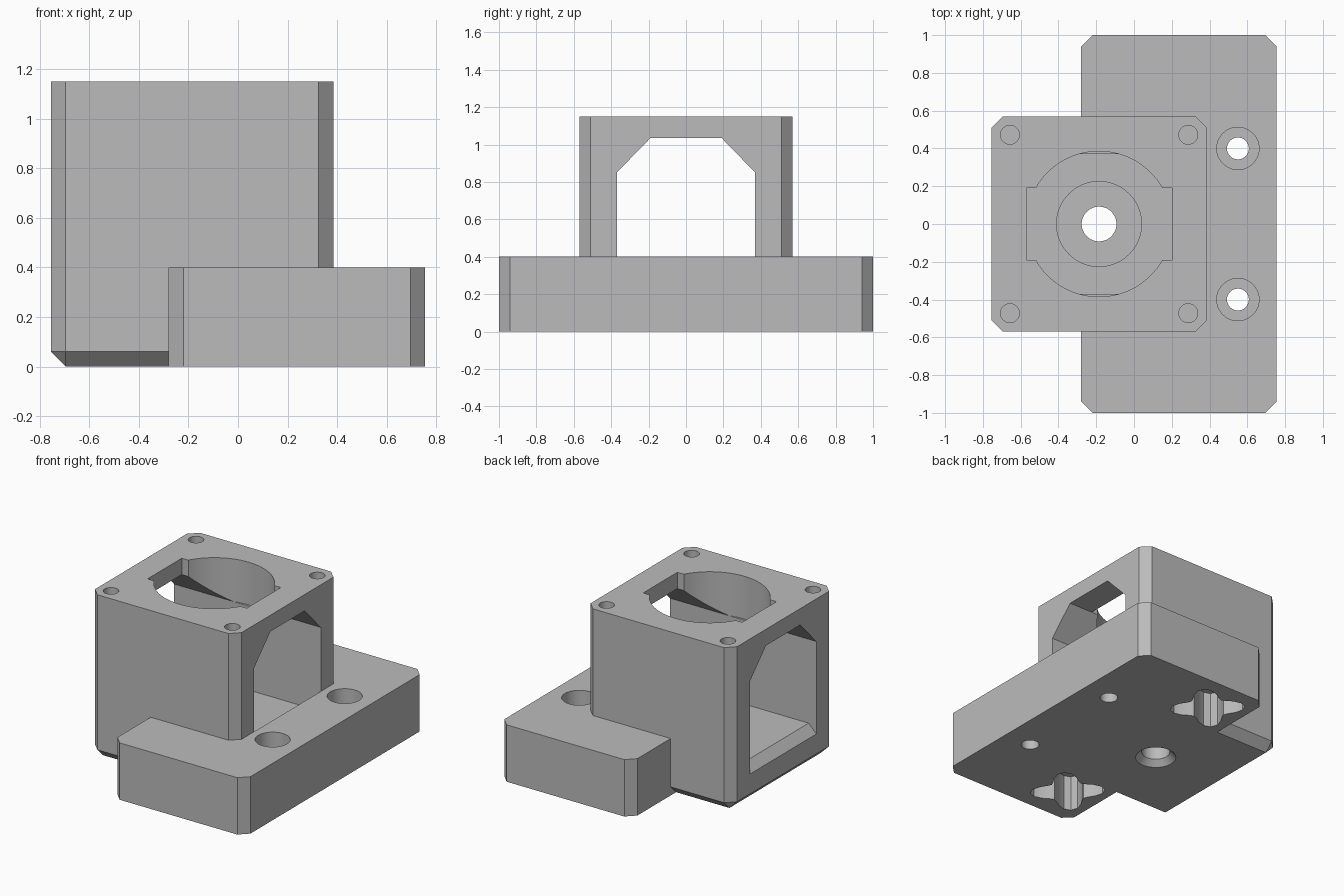
import bpy, bmesh, math
from mathutils import Matrix

old = bpy.data.objects.get("Cube")
if old:
    bpy.data.objects.remove(old, do_unlink=True)

GREY = (0.5, 0.5, 0.5, 1)
mat = bpy.data.materials.new("plain grey")
mat.use_nodes = True
mat.diffuse_color = GREY
mat.node_tree.nodes["Principled BSDF"].inputs["Base Color"].default_value = GREY


def finish(bm, name):
    bmesh.ops.recalc_face_normals(bm, faces=bm.faces)
    mesh = bpy.data.meshes.new(name)
    bm.to_mesh(mesh)
    bm.free()
    mesh.materials.append(mat)
    ob = bpy.data.objects.new(name, mesh)
    bpy.context.collection.objects.link(ob)
    return ob


def box(name, x, y, z, chamfer_level=None, width=0.06):
    """Box from ranges; optionally chamfer upright edges and those at one z level."""
    bm = bmesh.new()
    bmesh.ops.create_cube(bm, size=1)
    for v in bm.verts:
        for i, (lo, hi) in enumerate((x, y, z)):
            v.co[i] = hi if v.co[i] > 0 else lo
    if chamfer_level is not None:
        def chosen(e):
            a, b = (v.co.z for v in e.verts)
            return a != b or a == chamfer_level
        bmesh.ops.bevel(bm, geom=[e for e in bm.edges if chosen(e)],
                        offset=width, segments=1, affect='EDGES')
    return finish(bm, name)


def cone(name, x, y, z0, z1, r0, r1=None, sides=64):
    bm = bmesh.new()
    bmesh.ops.create_cone(bm, cap_ends=True, segments=sides, radius1=r0,
                          radius2=r0 if r1 is None else r1, depth=z1 - z0,
                          matrix=Matrix.Translation((x, y, (z0 + z1) / 2)))
    return finish(bm, name)


def prism(name, points, direction):
    bm = bmesh.new()
    face = bm.faces.new([bm.verts.new(p) for p in points])
    ext = bmesh.ops.extrude_face_region(bm, geom=[face])
    moved = [g for g in ext["geom"] if isinstance(g, bmesh.types.BMVert)]
    bmesh.ops.translate(bm, verts=moved, vec=direction)
    return finish(bm, name)


def combine(target, tool, operation='DIFFERENCE'):
    mod = target.modifiers.new("combine", 'BOOLEAN')
    mod.operation, mod.solver, mod.object = operation, 'EXACT', tool
    bpy.context.view_layer.objects.active = target
    bpy.ops.object.modifier_apply(modifier=mod.name)
    bpy.data.objects.remove(tool, do_unlink=True)


CX = -0.185          # axis of the housing
FLOOR = 0.26         # floor inside the housing

# Base plate and upright housing
base = box("base_plate", (-0.28, 0.755), (-1, 1), (0, 0.4), 0.4)
housing = box("bearing_housing", (-0.755, 0.385), (-0.57, 0.57), (0, 1.15), 0)

# Window through the housing with sloped roof corners
half = [(0.37, FLOOR), (0.37, 0.85), (0.19, 1.035)]
outline = half + [(-y, z) for y, z in reversed(half)]
combine(housing, prism("window", [(-1, y, z) for y, z in outline], (2, 0, 0)))
combine(base, box("window_floor", (-1, 0.385), (-0.37, 0.37), (FLOOR, 1)))

# Chamfered window sill
sill = [(-0.695, FLOOR), (-0.695, 0.5), (-0.815, 0.5), (-0.815, FLOOR - 0.12)]
combine(housing, prism("sill", [(x, -0.37, z) for x, z in sill], (0, 0.74, 0)))

# Top opening: round with square side notches
combine(housing, cone("round_opening", CX, 0, 0.85, 1.3, 0.385, sides=96))
combine(housing, box("notch", (CX - 0.385, CX + 0.385), (-0.19, 0.19), (0.9, 1.3)))

# Blind screw holes in the top corners
for sx in (-1, 1):
    for sy in (-1, 1):
        combine(housing, cone("screw_hole", CX + sx * 0.472, sy * 0.472,
                              0.85, 1.3, 0.05, sides=32))

combine(housing, base, 'UNION')

# Bearing seat, shaft hole and flared entry
combine(housing, cone("bearing_seat", CX, 0, 0.13, 0.35, 0.225))
combine(housing, cone("shaft_hole", CX, 0, -0.2, 0.3, 0.092))
combine(housing, cone("flare", CX, 0, -0.04, 0.04, 0.17, 0.092))

for s in (-1, 1):
    # Counterbored mounting holes
    combine(housing, cone("counterbore", 0.55, s * 0.4, 0.2, 0.6, 0.112))
    combine(housing, cone("mount_hole", 0.55, s * 0.4, -0.2, 0.3, 0.058, sides=32))
    # Four-lobed pockets underneath
    ring = []
    for i in range(32):
        a = math.tau * i / 32
        r = 0.19 - 0.055 * math.cos(4 * a)
        ring.append((-0.03 + r * math.cos(a), s * 0.71 + r * math.sin(a), -0.1))
    combine(housing, prism("lobed_pocket", ring, (0, 0, 0.35)))

# Keep chamfers crisp and holes smooth
bpy.ops.object.select_all(action='DESELECT')
housing.select_set(True)
bpy.context.view_layer.objects.active = housing
bpy.ops.object.shade_smooth_by_angle(angle=math.radians(30))
